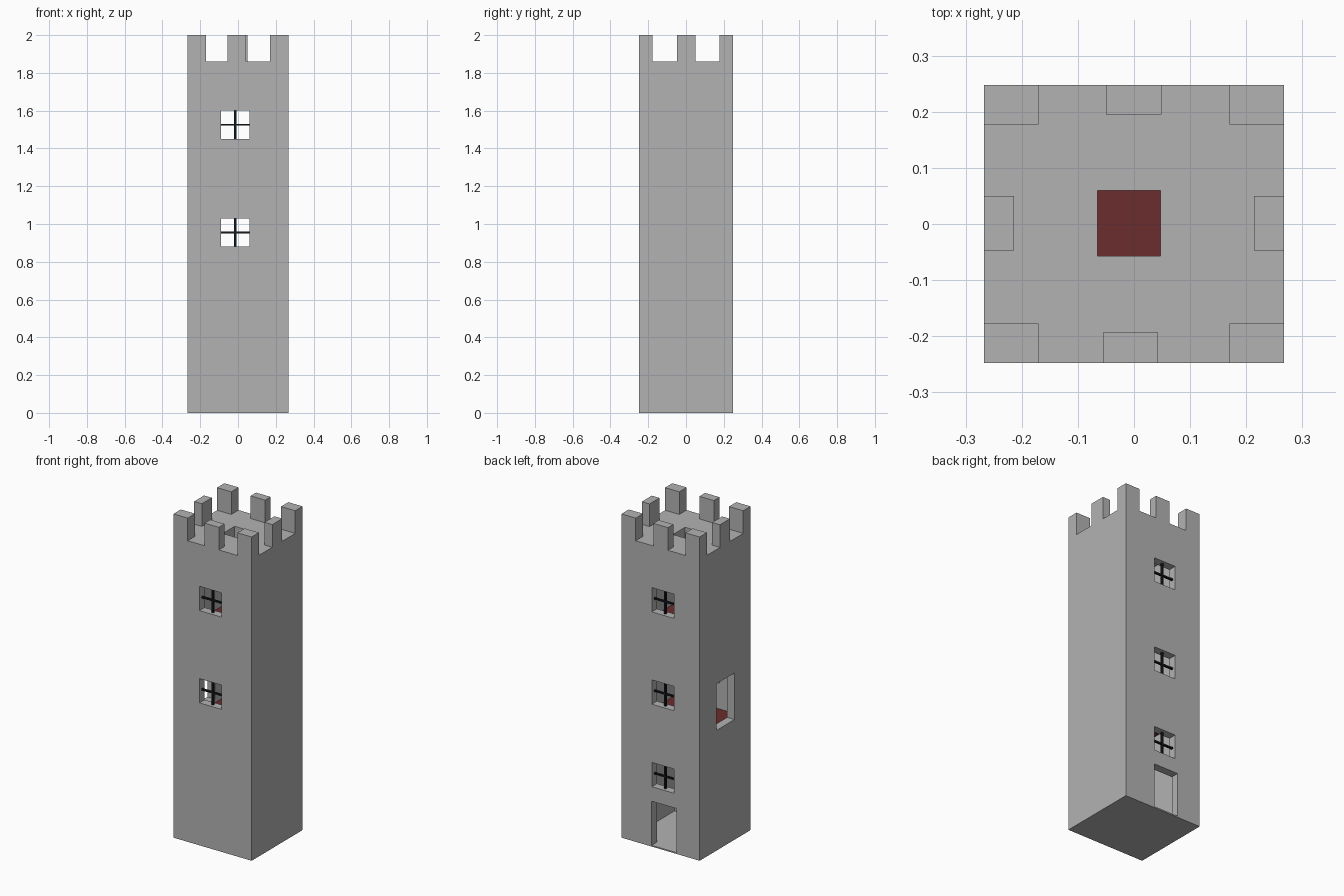
import bpy

old = bpy.data.objects.get("Cube")
if old:
    bpy.data.objects.remove(old, do_unlink=True)


def material(name, colour):
    mat = bpy.data.materials.new(name)
    mat.use_nodes = True
    mat.diffuse_color = (*colour, 1)
    mat.node_tree.nodes["Principled BSDF"].inputs["Base Color"].default_value = (*colour, 1)
    return mat


STONE = material("grey stone", (0.45, 0.45, 0.45))
RED = material("dark red floor", (0.145, 0.026, 0.026))
BLACK = material("black iron", (0.008, 0.009, 0.012))


def box(name, xs, ys, zs, mat):
    """Box spanning the given ranges on each axis."""
    verts = [(x, y, z) for x in xs for y in ys for z in zs]
    faces = [(0, 1, 3, 2), (4, 6, 7, 5), (0, 4, 5, 1),
             (2, 3, 7, 6), (0, 2, 6, 4), (1, 5, 7, 3)]
    mesh = bpy.data.meshes.new(name)
    mesh.from_pydata(verts, [], faces)
    mesh.materials.append(mat)
    obj = bpy.data.objects.new(name, mesh)
    bpy.context.collection.objects.link(obj)
    return obj


def cut(target, xs, ys, zs):
    """Cut a box-shaped opening and discard the cutter."""
    cutter = box("cutter", xs, ys, zs, STONE)
    cutter.hide_render = True
    mod = target.modifiers.new("opening", "BOOLEAN")
    mod.operation = "DIFFERENCE"
    mod.solver = "EXACT"
    mod.object = cutter
    bpy.context.view_layer.objects.active = target
    bpy.ops.object.modifier_apply(modifier=mod.name)
    bpy.data.objects.remove(cutter, do_unlink=True)


X, Y = 0.267, 0.248       # half width and half depth
WALL, ROOF, TOP = 0.05, 1.86, 2.0
IX, IY = X - WALL, Y - WALL
WIN_X, WIN_H = (-0.09, 0.06), 0.15
LOW, MID, HIGH = 0.37, 0.88, 1.45   # window sill heights

# Hollow tower with roof hatch and two doorways
tower = box("tower_walls", (-X, X), (-Y, Y), (0, ROOF), STONE)
cut(tower, (-IX, IX), (-IY, IY), (0.008, 1.79))
cut(tower, (-0.065, 0.047), (-0.057, 0.06), (1.7, 1.95))
cut(tower, (-0.108, 0.061), (IY - 0.03, Y + 0.05), (0.008, 0.28))
cut(tower, (-X - 0.05, -IX + 0.03), (-0.092, 0.083), (0.743, 1.03))

# Windows with crossed bars set in the middle of the wall
BAR = 0.006
for side, label, sills in ((-1, "front", (MID, HIGH)), (1, "back", (LOW, MID, HIGH))):
    for i, sill in enumerate(sills):
        ys = sorted((side * (IY - 0.03), side * (Y + 0.05)))
        cut(tower, WIN_X, ys, (sill, sill + WIN_H))
        cx, cy, cz = sum(WIN_X) / 2, side * (Y - WALL / 2), sill + WIN_H / 2
        depth = (cy - BAR, cy + BAR)
        box(f"{label}_window_upright_{i + 1}", (cx - BAR, cx + BAR), depth,
            (sill, sill + WIN_H), BLACK)
        box(f"{label}_window_crossbar_{i + 1}", WIN_X, depth,
            (cz - BAR * 0.8, cz + BAR * 0.8), BLACK)

# Upper floors
for name, z in (("middle_floor", 0.72), ("upper_floor", 1.29)):
    box(name, (-IX, IX), (-IY, IY), (z - 0.02, z), RED)

# Battlements: four corners and one in the middle of each side
for sx, h in ((-1, "right"), (1, "left")):
    for sy, v in ((-1, "front"), (1, "back")):
        box(f"{v}_{h}_corner_merlon", sorted((sx * 0.17, sx * X)),
            sorted((sy * 0.177, sy * Y)), (ROOF, TOP), STONE)
    box(f"{h}_merlon", sorted((sx * 0.214, sx * X)), (-0.047, 0.05), (ROOF, TOP), STONE)
box("front_merlon", (-0.055, 0.043), (-Y, -0.193), (ROOF, TOP), STONE)
box("back_merlon", (-0.05, 0.049), (0.195, Y), (ROOF, TOP), STONE)
